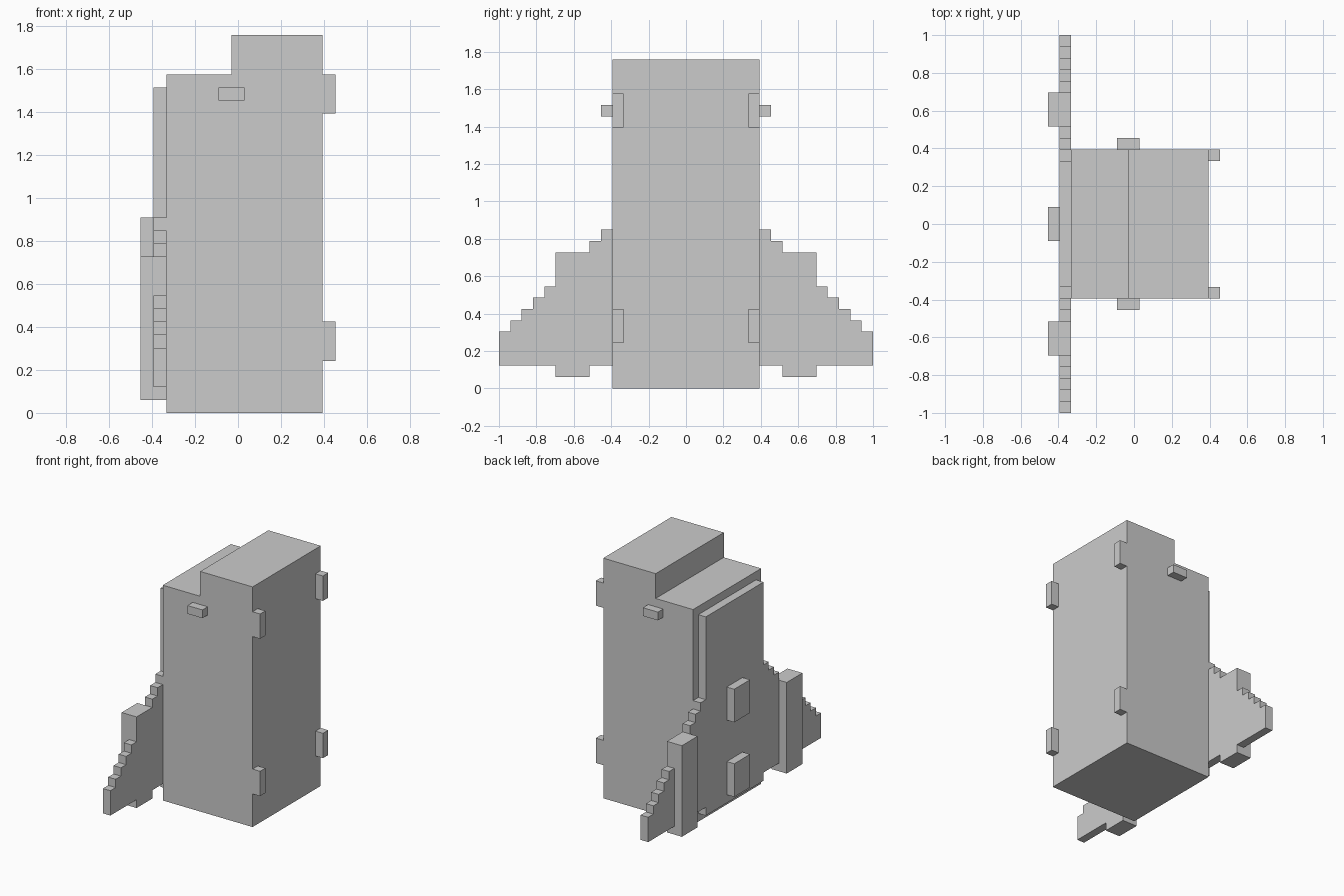
import bpy, bmesh
from mathutils import Vector

if "Cube" in bpy.data.objects:
    bpy.data.objects.remove(bpy.data.objects["Cube"])

U = 2 / 33  # one grid cell; all sizes below are in cells


def prism(name, outline, sweep):
    """Extrude a closed outline of 3D points (in cells) along a sweep vector."""
    bm = bmesh.new()
    face = bm.faces.new([bm.verts.new(Vector(p) * U) for p in outline])
    ext = bmesh.ops.extrude_face_region(bm, geom=[face])
    moved = [g for g in ext["geom"] if isinstance(g, bmesh.types.BMVert)]
    bmesh.ops.translate(bm, verts=moved, vec=Vector(sweep) * U)
    bmesh.ops.recalc_face_normals(bm, faces=bm.faces)
    mesh = bpy.data.meshes.new(name)
    bm.to_mesh(mesh)
    bm.free()
    obj = bpy.data.objects.new(name, mesh)
    bpy.context.collection.objects.link(obj)
    return obj


def box(name, x, y, z):
    outline = [(x[0], y[0], z[0]), (x[1], y[0], z[0]), (x[1], y[1], z[0]), (x[0], y[1], z[0])]
    return prism(name, outline, (0, 0, z[1] - z[0]))


def box_pair(name, x, y, z):
    """A box on the +y side and its mirror on the -y side."""
    box(name + "_left", x, y, z)
    box(name + "_right", x, (-y[1], -y[0]), z)


# Body with a raised front section
body = [(-5.5, 0), (6.5, 0), (6.5, 29), (-0.5, 29), (-0.5, 26), (-5.5, 26)]
prism("body", [(x, -6.5, z) for x, z in body], (0, 13, 0))

# Rear plate with stepped wings: half outline from bottom to top, then mirrored
half = [(5.5, 1), (5.5, 2), (8.5, 2), (8.5, 1), (11.5, 1), (11.5, 2), (16.5, 2), (16.5, 5)]
for y in (15.5, 14.5, 13.5, 12.5):
    z = 20.5 - y
    half += [(y, z), (y, z + 1)]
half += [(11.5, 9), (11.5, 12)]
for y, z in ((8.5, 12), (7.5, 13), (6.5, 14)):
    half += [(y, z), (y, z + 1)]
half += [(5.5, 15), (5.5, 25)]
wings = half + [(-y, z) for y, z in reversed(half)]
prism("wing_plate", [(-6.5, y, z) for y, z in wings], (1, 0, 0))

# Vertical bars on the back of the wings
box_pair("wing_bar", (-7.5, -6.5), (8.5, 11.5), (1, 12))

# Two small blocks on the middle of the rear plate
for name, z in (("lower", 2), ("upper", 11)):
    box("rear_block_" + name, (-7.5, -6.5), (-1.5, 1.5), (z, z + 4))

# Corner tabs on the front face
for name, z in (("lower", 4), ("upper", 23)):
    box_pair("corner_tab_" + name, (6.5, 7.5), (5.5, 6.5), (z, z + 3))

# Side pegs
box_pair("side_peg", (-1.5, 0.5), (6.5, 7.5), (24, 25))
